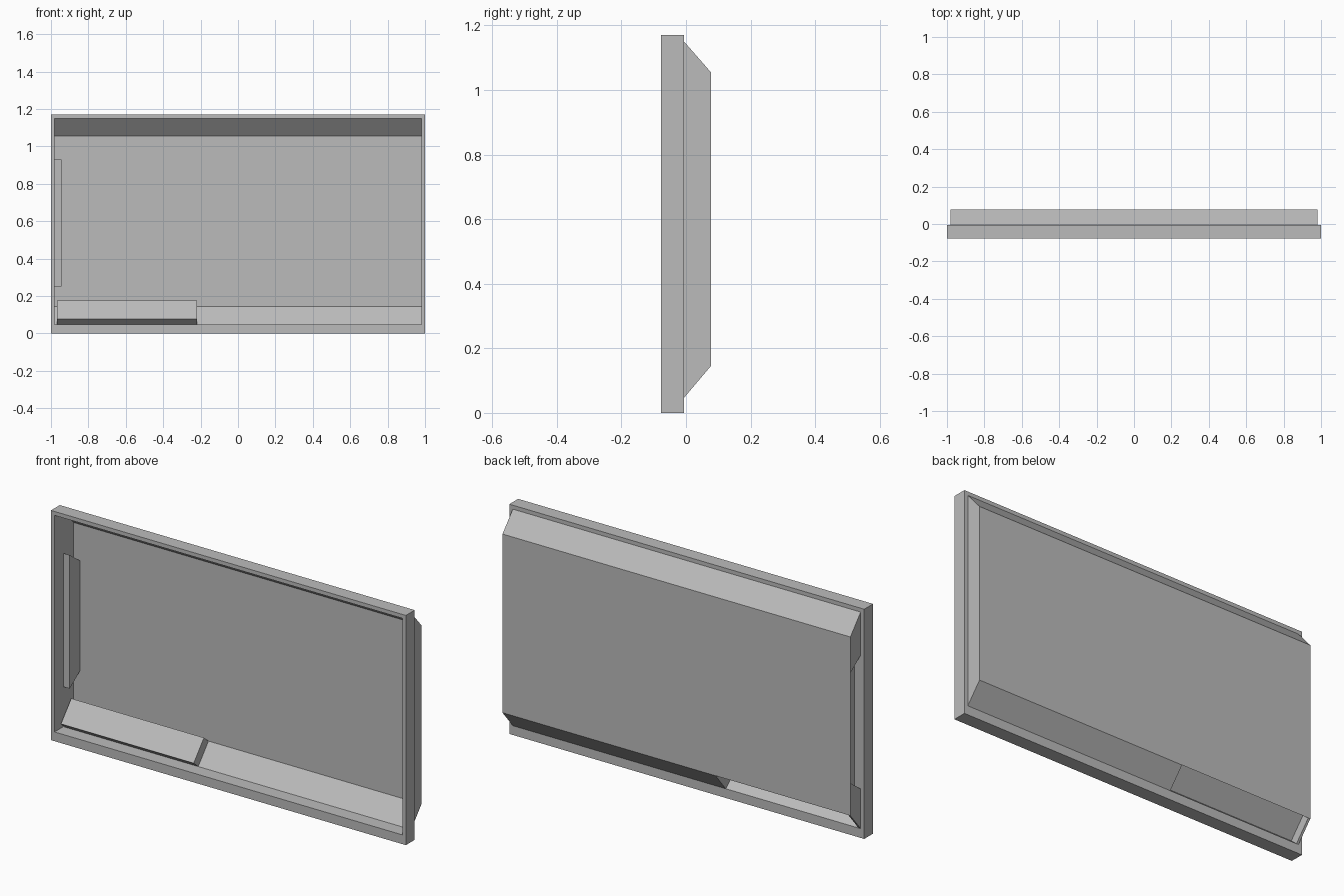
import bpy
import bmesh
from mathutils import Vector

cube = bpy.data.objects.get("Cube")
if cube:
    bpy.data.objects.remove(cube, do_unlink=True)

grey = bpy.data.materials.new("plain grey")
grey.use_nodes = True
colour = (0.5, 0.5, 0.5, 1)
grey.diffuse_color = colour
grey.node_tree.nodes["Principled BSDF"].inputs["Base Color"].default_value = colour

# Main sizes
HALF_W, HEIGHT, SIDE = 1.0, 1.17, 0.98
FRONT, MID, BACK = -0.077, -0.006, 0.077
LOW, HIGH = 0.047, 1.15              # opening in the frame
BACK_LOW, BACK_HIGH = 0.145, 1.055   # flat back of the tray


def make(name, faces):
    """Make an object from a list of faces, each a list of points."""
    bm = bmesh.new()
    for pts in faces:
        bm.faces.new([bm.verts.new(p) for p in pts])
    bmesh.ops.remove_doubles(bm, verts=bm.verts, dist=0.0005)
    bmesh.ops.recalc_face_normals(bm, faces=bm.faces)
    mesh = bpy.data.meshes.new(name)
    bm.to_mesh(mesh)
    bm.free()
    mesh.materials.append(grey)
    obj = bpy.data.objects.new(name, mesh)
    bpy.context.collection.objects.link(obj)
    return obj


def rect(w, z0, z1, y):
    return [(-w, y, z0), (w, y, z0), (w, y, z1), (-w, y, z1)]


def strip(a, b, x0, x1):
    """Quad between two (y, z) profile points, spanning x0 to x1."""
    return [(x0, *a), (x1, *a), (x1, *b), (x0, *b)]


def push(quad, offset):
    """Pushed copy of a quad, with walls joining it to its old outline."""
    old = [Vector(p) for p in quad]
    new = [p + Vector(offset) for p in old]
    walls = [[old[i - 1], old[i], new[i], new[i - 1]] for i in range(4)]
    return [new] + walls


# Front frame: a square-section ring
loops = [rect(HALF_W, 0, HEIGHT, FRONT), rect(HALF_W, 0, HEIGHT, MID),
         rect(SIDE, LOW, HIGH, MID), rect(SIDE, LOW, HIGH, FRONT)]
make("front_frame", [[loops[k - 1][i - 1], loops[k - 1][i], loops[k][i], loops[k][i - 1]]
                     for k in range(4) for i in range(4)])

# Tray: thin open shell with sloped top and bottom
bottom_front, bottom_back = (MID, LOW), (BACK, BACK_LOW)
top_front, top_back = (MID, HIGH), (BACK, BACK_HIGH)
faces = [strip(bottom_back, top_back, -SIDE, SIDE),
         strip(top_back, top_front, -SIDE, SIDE)]

# Bottom slope with a recess pushed in square to the slope
R0, R1 = -0.968, -0.22
faces += [strip(bottom_front, bottom_back, -SIDE, R0),
          strip(bottom_front, bottom_back, R1, SIDE)]
inward = Vector((0, LOW - BACK_LOW, BACK - MID)).normalized() * 0.048
faces += push(strip(bottom_front, bottom_back, R0, R1), inward)


# Side walls: left is plain, right has a tapered recess
def side_wall(x, a, b, c, d):
    return [(x, MID, a), (x, BACK, b), (x, BACK, c), (x, MID, d)]


faces.append(side_wall(SIDE, LOW, BACK_LOW, BACK_HIGH, HIGH))
faces.append(side_wall(-SIDE, LOW, BACK_LOW, 0.31, 0.25))
faces.append(side_wall(-SIDE, 0.93, 0.87, BACK_HIGH, HIGH))
faces += push(side_wall(-SIDE, 0.25, 0.31, 0.87, 0.93), (0.036, 0, 0))
make("back_tray", faces)
